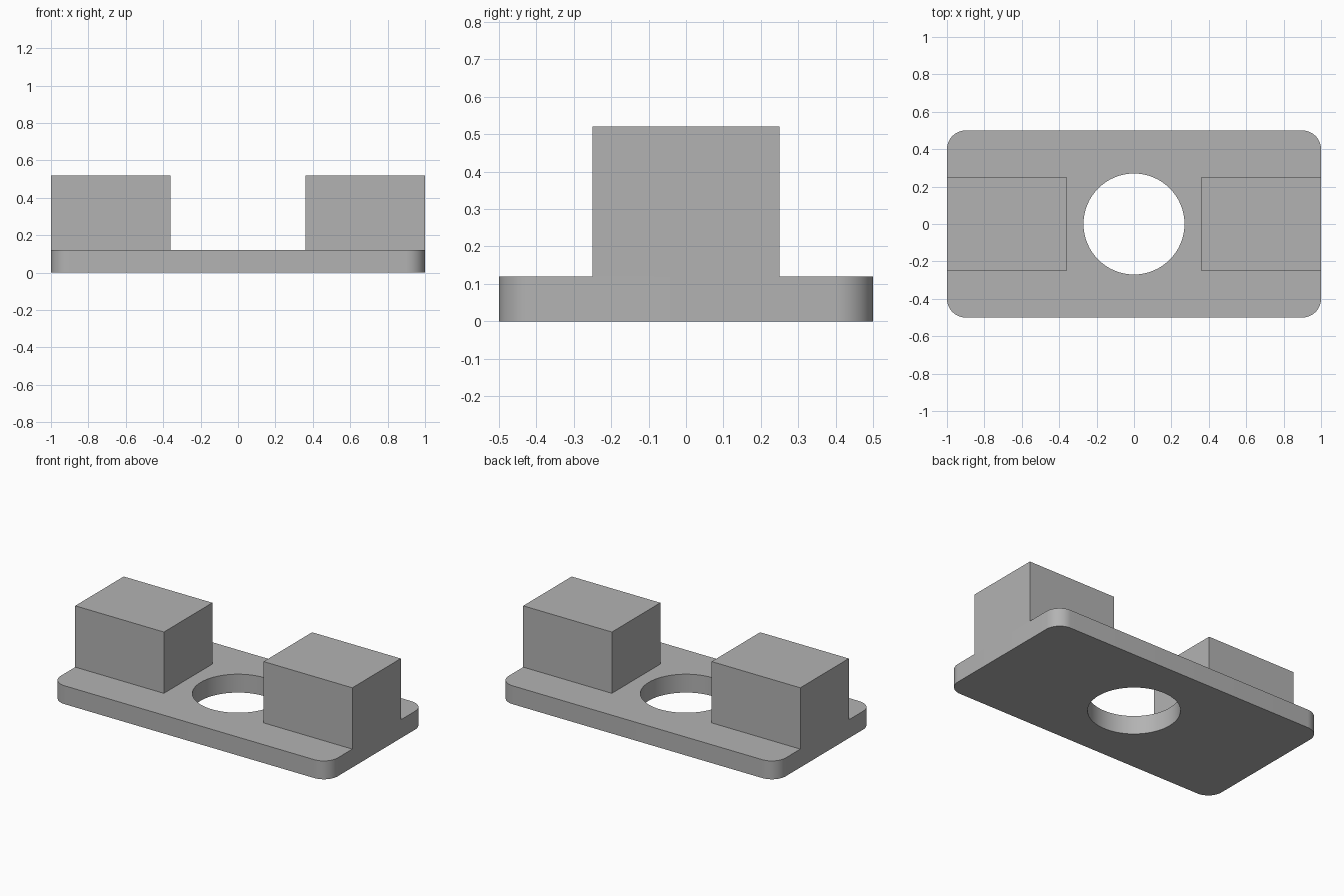
import bpy
import bmesh
import math

LENGTH, WIDTH, THICK = 2.0, 1.0, 0.12
CORNER, HOLE = 0.1, 0.27
BLOCK_INNER, BLOCK_WIDTH, BLOCK_TOP = 0.36, 0.5, 0.52

if "Cube" in bpy.data.objects:
    bpy.data.objects.remove(bpy.data.objects["Cube"], do_unlink=True)

# Single grey material
grey = bpy.data.materials.new("plain_grey")
grey.use_nodes = True
colour = (0.45, 0.45, 0.45, 1)
grey.diffuse_color = colour
grey.node_tree.nodes["Principled BSDF"].inputs["Base Color"].default_value = colour


def box(name, low, high):
    """Axis-aligned box between two corners."""
    mesh = bpy.data.meshes.new(name)
    bm = bmesh.new()
    bmesh.ops.create_cube(bm, size=1)
    for v in bm.verts:
        v.co = [lo + (c + 0.5) * (hi - lo) for c, lo, hi in zip(v.co, low, high)]
    bm.to_mesh(mesh)
    bm.free()
    mesh.materials.append(grey)
    obj = bpy.data.objects.new(name, mesh)
    bpy.context.collection.objects.link(obj)
    return obj


# Base plate with rounded vertical corners
plate = box("base_plate", (-LENGTH / 2, -WIDTH / 2, 0), (LENGTH / 2, WIDTH / 2, THICK))
bm = bmesh.new()
bm.from_mesh(plate.data)
uprights = [e for e in bm.edges if abs(e.verts[0].co.z - e.verts[1].co.z) > THICK / 2]
bmesh.ops.bevel(bm, geom=uprights, offset=CORNER, segments=12, profile=0.5, affect='EDGES')
bm.to_mesh(plate.data)
bm.free()

# Round hole through the middle of the plate
bpy.ops.mesh.primitive_cylinder_add(vertices=64, radius=HOLE, depth=1, location=(0, 0, THICK / 2))
cutter = bpy.context.object
cutter.name = "hole_cutter"
cutter.hide_render = True
cutter.data.materials.append(grey)
cut = plate.modifiers.new("centre_hole", 'BOOLEAN')
cut.operation = 'DIFFERENCE'
cut.solver = 'EXACT'
cut.object = cutter
bpy.ops.object.select_all(action='DESELECT')
plate.select_set(True)
bpy.context.view_layer.objects.active = plate
bpy.ops.object.modifier_apply(modifier=cut.name)
bpy.data.objects.remove(cutter, do_unlink=True)
bpy.ops.object.shade_smooth_by_angle(angle=math.radians(30))

# Two blocks standing flush with the ends of the plate
for name, side in (("left_block", 1), ("right_block", -1)):
    x0, x1 = sorted((side * BLOCK_INNER, side * LENGTH / 2))
    box(name, (x0, -BLOCK_WIDTH / 2, THICK), (x1, BLOCK_WIDTH / 2, BLOCK_TOP))
